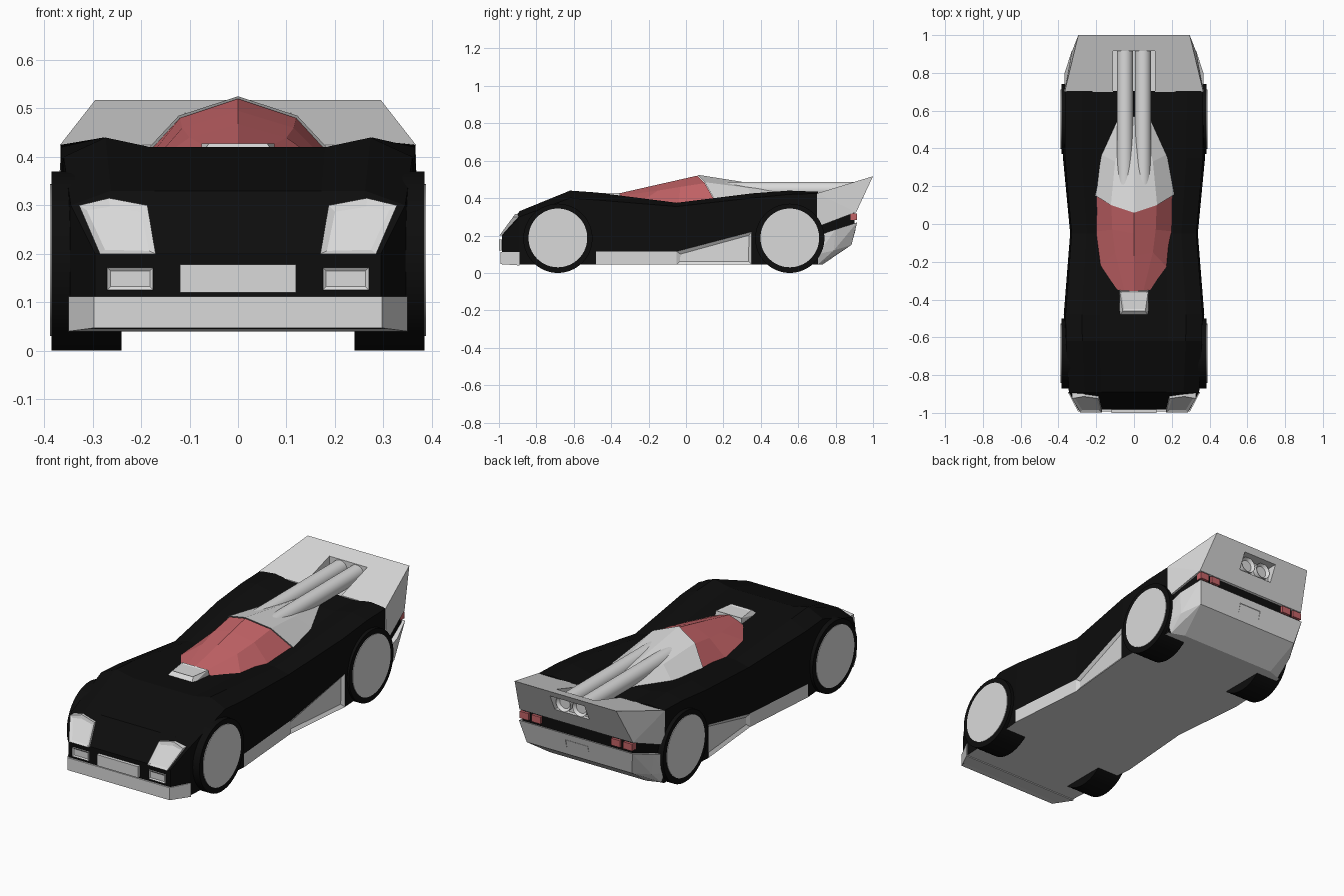
import bpy
import bmesh
from mathutils import Vector, Matrix

default = bpy.data.objects.get("Cube")
if default:
    bpy.data.objects.remove(default, do_unlink=True)


def material(name, colour):
    mat = bpy.data.materials.new(name)
    mat.use_nodes = True
    mat.diffuse_color = (*colour, 1)
    shader = next(n for n in mat.node_tree.nodes if n.type == "BSDF_PRINCIPLED")
    shader.inputs["Base Color"].default_value = (*colour, 1)
    shader.inputs["Roughness"].default_value = 0.6
    return mat


BLACK = material("black paint", (.004, .004, .004))
GREY = material("light grey", (.7, .7, .7))
RED = material("red glass", (.55, .125, .135))


def finish(name, bm, *materials):
    bmesh.ops.recalc_face_normals(bm, faces=bm.faces)
    mesh = bpy.data.meshes.new(name)
    bm.to_mesh(mesh)
    bm.free()
    for mat in materials:
        mesh.materials.append(mat)
    obj = bpy.data.objects.new(name, mesh)
    bpy.context.collection.objects.link(obj)
    return obj


def flip(point):
    return (-point[0], point[1], point[2])


def loft(halves):
    """Closed skin through half sections that start and end near x = 0."""
    bm = bmesh.new()
    rings = []
    for half in halves:
        ring = half + [flip(p) for p in reversed(half) if p[0] > 0]
        rings.append([bm.verts.new(p) for p in ring])
    count = len(rings[0])
    for a, b in zip(rings, rings[1:]):
        for i in range(count):
            j = (i + 1) % count
            bm.faces.new((a[i], a[j], b[j], b[i]))
    bm.faces.new(rings[0])
    bm.faces.new(rings[-1])
    bmesh.ops.recalc_face_normals(bm, faces=bm.faces)
    return bm


def hull(name, points, mat, mirrored=True):
    """Convex solid around the points and, if wanted, their mirror images."""
    bm = bmesh.new()
    for p in points:
        bm.verts.new(p)
        if mirrored:
            bm.verts.new(flip(p))
    result = bmesh.ops.convex_hull(bm, input=bm.verts)
    loose = {v for v in result["geom_interior"] + result["geom_unused"]
             if isinstance(v, bmesh.types.BMVert)}
    bmesh.ops.delete(bm, geom=list(loose), context="VERTS")
    bmesh.ops.dissolve_limit(bm, angle_limit=.02, verts=bm.verts, edges=bm.edges)
    return finish(name, bm, mat)


def box(name, low, high, mat):
    corners = [(x, y, z) for x in (low[0], high[0])
               for y in (low[1], high[1]) for z in (low[2], high[2])]
    return hull(name, corners, mat, mirrored=False)


def cylinder(name, centre, radius, depth, axis, mat, segments=48):
    bm = bmesh.new()
    turn = Vector((0, 0, 1)).rotation_difference(Vector(axis)).to_matrix().to_4x4()
    bmesh.ops.create_cone(bm, cap_ends=True, segments=segments, radius1=radius,
                          radius2=radius, depth=depth,
                          matrix=Matrix.Translation(centre) @ turn)
    return finish(name, bm, mat)


def inset(obj, rule, thickness, depth):
    bm = bmesh.new()
    bm.from_mesh(obj.data)
    bm.normal_update()
    chosen = [f for f in bm.faces if rule(f)]
    bmesh.ops.inset_individual(bm, faces=chosen, thickness=thickness, depth=depth)
    bm.to_mesh(obj.data)
    bm.free()


def smooth(obj):
    bpy.ops.object.select_all(action="DESELECT")
    obj.select_set(True)
    bpy.context.view_layer.objects.active = obj
    bpy.ops.object.shade_smooth_by_angle()


# Body shell: y, sill half width, shoulder half width, then four heights
FLOOR = .045
stations = [
    # y, sill width, shoulder width, sill, shoulder, crest, centre
    (-.983, .295, .295, .115, .2, .2, .2),
    (-.89, .345, .345, .115, .3, .33, .33),
    (-.62, .36, .36, .115, .4, .44, .42),
    (-.48, .372, .362, .115, .39, .43, .41),
    (-.05, .338, .33, .115, .355, .375, .375),
    (.35, .376, .365, .22, .4, .425, .4),
    (.55, .365, .365, .22, .42, .44, .42),
    (.705, .365, .365, .22, .425, .434, .42),
]
sections = []
for y, sill_w, top_w, sill, shoulder, crest, centre in stations:
    sections.append([(0, y, FLOOR), (sill_w, y, FLOOR), (sill_w, y, sill),
                     (top_w, y, shoulder), (top_w * .76, y, crest),
                     (top_w * .5, y, centre), (0, y, centre)])
bm = loft(sections)
for face in bm.faces:
    c = face.calc_center_median()
    on_sill = c.z < .14 and -.48 < c.y < .35
    face.material_index = int(face.normal.z < -.9 or on_sill)
body = finish("body_shell", bm, BLACK, GREY)
inset(body, lambda f: abs(f.normal.x) > .8 and f.calc_center_median().z < .14
      and -.05 < f.calc_center_median().y < .35, .024, -.012)

# Canopy: red windscreen, then the grey rear deck
LIP = .005
screen = [
    [(0, -.39, .418), (.05, -.355, .412), (.1, -.345, .395)],
    [(0, -.17, .468), (.1, -.15, .44), (.185, -.24, .38)],
    [(0, -.05, .495), (.115, -.03, .46), (.21, -.04, .365)],
    [(0, .06, .52), (.12, .1, .48), (.216, .16, .375)],
]
deck = [
    [(x * 1.02, y, z + LIP) for x, y, z in screen[-1]],
    [(0, .3, .487), (.1, .33, .455), (.18, .37, .395)],
    [(0, .57, .445), (.05, .57, .44), (.1, .56, .41)],
]
finish("windscreen", loft(screen), RED)
finish("rear_deck", loft(deck), GREY)

# Hood scoop
scoop = hull("hood_scoop", [(.078, -.49, .4), (.078, -.35, .4),
                            (.06, -.46, .428), (.075, -.355, .428)], GREY)
inset(scoop, lambda f: f.normal.z > .9, .012, -.004)

# Tail wing block, with a slot for the pipes and a recess at the back
tail = hull("tail_wing", [(.367, .7, .425), (.295, 1, .517),
                          (.33, .91, .325), (.37, .7, .245)], GREY)
cutters = [box("pipe_slot_cutter", (-.11, .65, .4), (.11, .915, .7), GREY),
           box("outlet_recess_cutter", (-.1, .925, .4), (.1, 1.2, .485), GREY)]
for cutter in cutters:
    cutter.hide_render = True
    cut = tail.modifiers.new("cut", "BOOLEAN")
    cut.operation = "DIFFERENCE"
    cut.solver = "EXACT"
    cut.object = cutter
    bpy.context.view_layer.objects.active = tail
    bpy.ops.object.modifier_apply(modifier=cut.name)
    bpy.data.objects.remove(cutter, do_unlink=True)

# Dark band and rear bumper below the wing
hull("tail_band", [(.362, .69, .18), (.362, .69, .26),
                   (.32, .9, .26), (.32, .9, .335)], BLACK)
hull("rear_bumper", [(.37, .705, .2), (.367, .8, .233), (.33, .915, .27),
                     (.37, .705, .1), (.355, .79, .12), (.305, .885, .15),
                     (.35, .705, FLOOR), (.28, .73, FLOOR)], GREY)
plate = hull("rear_plate", [(.065, .891, .175), (.065, .908, .235),
                            (.065, .88, .175), (.065, .89, .235)], GREY)
inset(plate, lambda f: f.normal.y > .8, .006, -.004)

# Front bumper and number plate
hull("front_bumper", [(.297, -.992, .112), (.297, -.992, .047),
                      (.35, -.89, .112), (.35, -.89, .04)], GREY)
box("front_plate", (-.12, -1, .12), (.12, -.97, .178), GREY)

# Exhaust pipes
for side, label in ((1, "left"), (-1, "right")):
    pipe = cylinder(f"{label}_exhaust_pipe", (side * .048, .575, .445),
                    .042, .75, (0, 1, 0), GREY, 32)
    inset(pipe, lambda f: f.normal.y > .9, .012, -.015)
    smooth(pipe)

    # Headlight follows the sloping nose
    outline = [(.17, .2), (.285, .2), (.328, .3), (.266, .315), (.187, .3)]
    points = []
    for x, z in outline:
        y = -.985 + (z - .2) * .73
        points += [(side * x, y - .012, z), (side * x, y + .03, z)]
    lamp = hull(f"{label}_headlight", points, GREY, mirrored=False)
    inset(lamp, lambda f: f.normal.y < -.5 and len(f.verts) == 5, .018, -.006)

    # Fog light
    edges = sorted((side * .175, side * .27))
    fog = box(f"{label}_fog_light", (edges[0], -.99, .125),
              (edges[1], -.96, .172), GREY)
    inset(fog, lambda f: f.normal.y < -.9, .01, -.005)

    # Paired tail lamps
    for number, x in enumerate((.205, .275)):
        edges = sorted((side * x, side * (x + .052)))
        box(f"{label}_tail_lamp_{number}", (edges[0], .88, .282),
            (edges[1], .914, .318), RED)

    # Wheels with flat hub discs
    for end, y in (("front", -.685), ("rear", .555)):
        axle = (1, 0, 0)
        smooth(cylinder(f"{end}_{label}_tyre", (side * .3125, y, .185),
                        .185, .145, axle, BLACK, 64))
        smooth(cylinder(f"{end}_{label}_hub", (side * .384, y, .187),
                        .157, .008, axle, GREY, 64))
